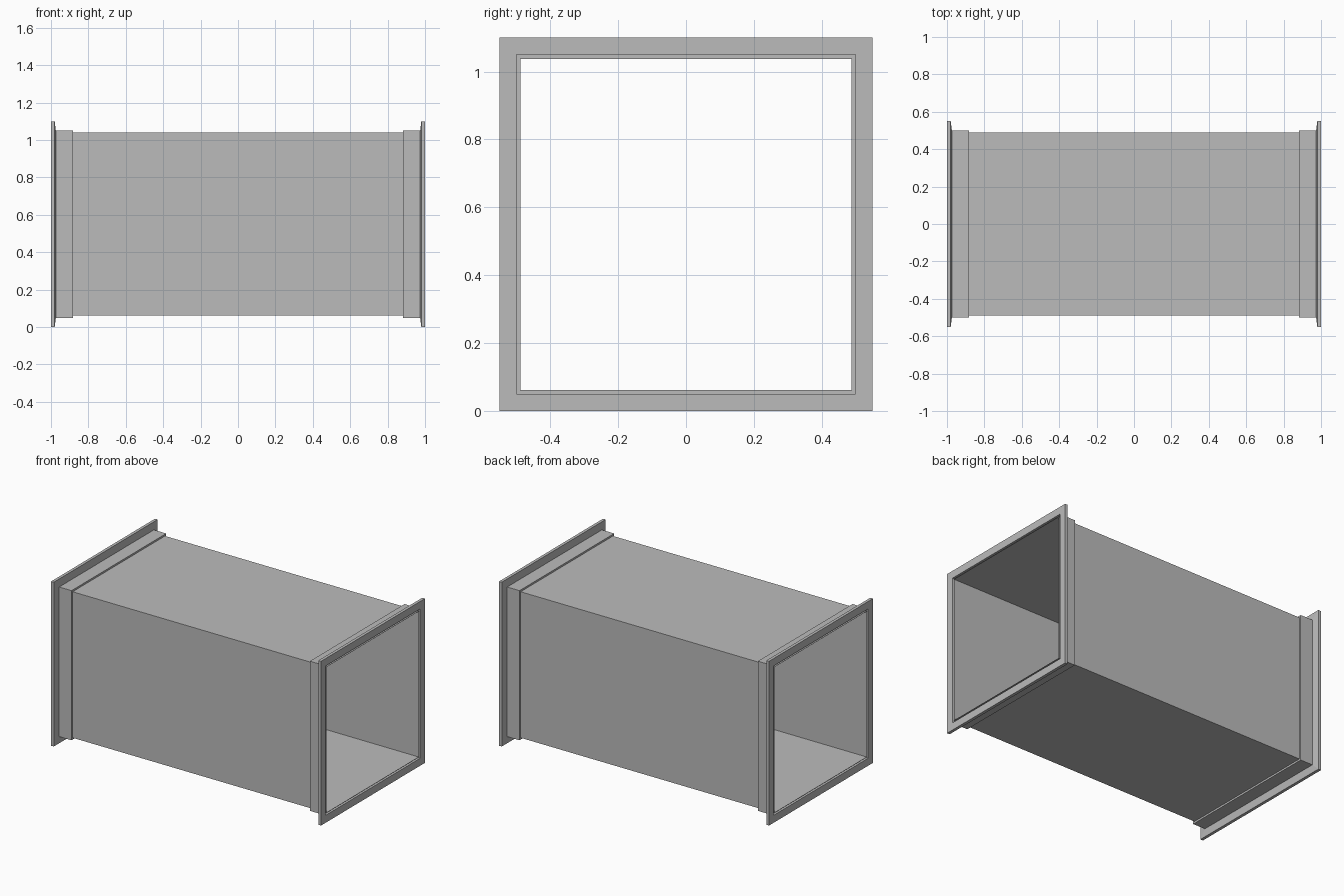
import bpy, bmesh

if "Cube" in bpy.data.objects:
    bpy.data.objects.remove(bpy.data.objects["Cube"])

CENTRE_Z = 0.55

steel = bpy.data.materials.new("galvanised_grey")
steel.diffuse_color = (0.5, 0.5, 0.5, 1)
steel.use_nodes = True
steel.node_tree.nodes["Principled BSDF"].inputs["Base Color"].default_value = steel.diffuse_color


def square_sweep(name, profile):
    """Sweep a closed (x, half_width) profile round a square with mitred corners."""
    bm = bmesh.new()
    corners = [(-1, -1), (1, -1), (1, 1), (-1, 1)]
    rings = [[bm.verts.new((x, cy * h, CENTRE_Z + cz * h)) for cy, cz in corners]
             for x, h in profile]
    n = len(rings)
    for i in range(n):
        a, b = rings[i], rings[(i + 1) % n]
        for k in range(4):
            m = (k + 1) % 4
            bm.faces.new((a[k], a[m], b[m], b[k]))
    bmesh.ops.recalc_face_normals(bm, faces=bm.faces)
    mesh = bpy.data.meshes.new(name)
    bm.to_mesh(mesh)
    bm.free()
    mesh.materials.append(steel)
    obj = bpy.data.objects.new(name, mesh)
    bpy.context.collection.objects.link(obj)
    return obj


# Thin sheet metal duct, open at both ends
square_sweep("duct_body", [(-0.998, 0.489), (0.998, 0.489),
                           (0.998, 0.4875), (-0.998, 0.4875)])

# Connecting frame at each end: sleeve round the duct plus a tapered flange,
# with a narrow channel left open between sleeve and duct
frame = [(0.883, 0.489), (0.883, 0.501), (0.974, 0.501), (0.98, 0.55),
         (1.0, 0.55), (1.0, 0.5), (0.885, 0.5), (0.885, 0.489)]
for side, label in ((-1, "left"), (1, "right")):
    square_sweep(label + "_flange_frame", [(side * x, h) for x, h in frame])
